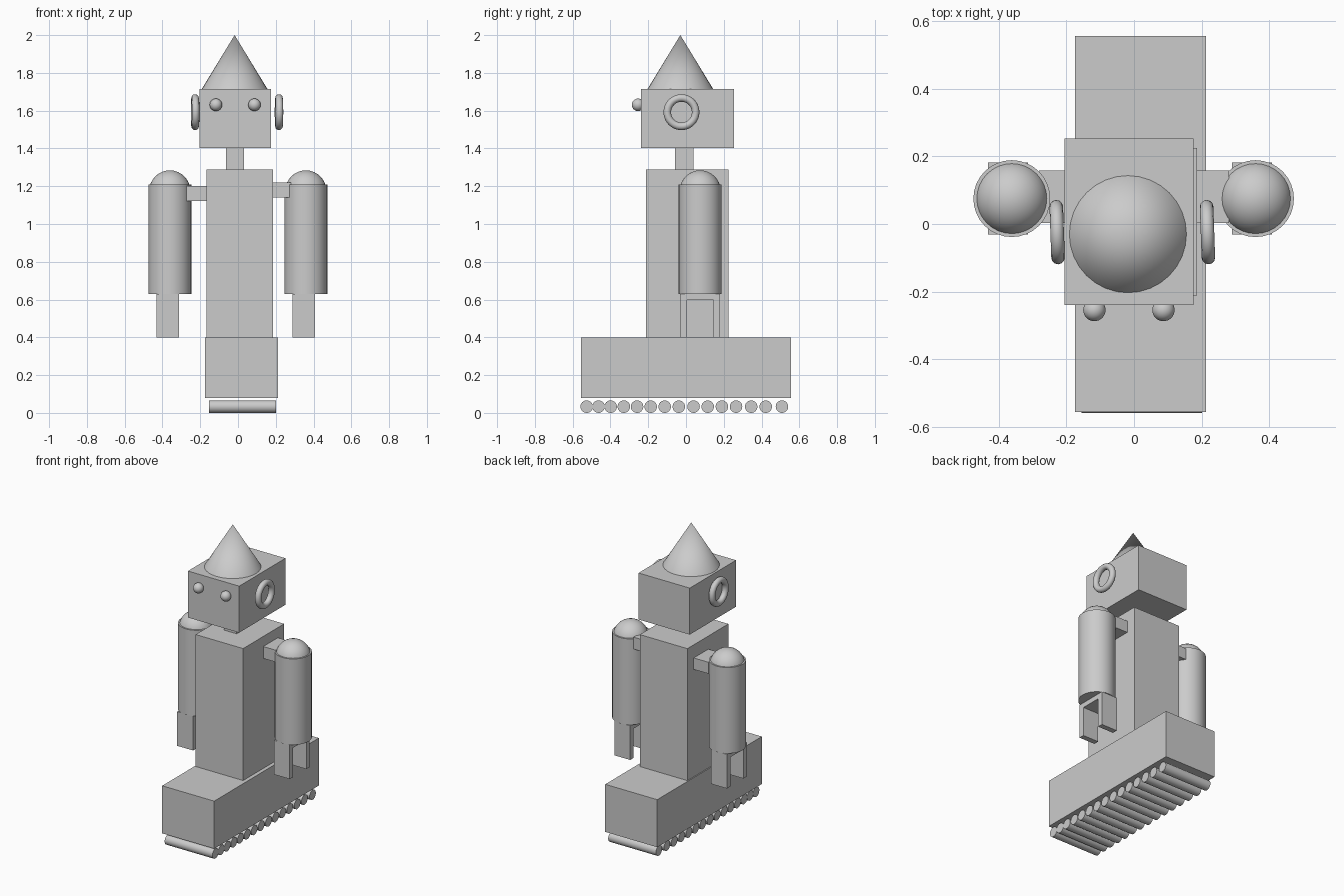
import bpy, math

if "Cube" in bpy.data.objects:
    bpy.data.objects.remove(bpy.data.objects["Cube"])


def finish(name, smooth=False):
    ob = bpy.context.object
    ob.name = name
    ob.data.name = name
    if smooth:
        bpy.ops.object.shade_smooth_by_angle(angle=math.radians(40))
    return ob


def box(name, x, y, z):
    """Box from (min, max) ranges on each axis."""
    c = [(r[0] + r[1]) / 2 for r in (x, y, z)]
    bpy.ops.mesh.primitive_cube_add(size=1, location=c)
    ob = finish(name)
    ob.scale = [r[1] - r[0] for r in (x, y, z)]
    bpy.ops.object.transform_apply(location=False, rotation=False, scale=True)
    return ob


def cylinder(name, r, depth, loc, rot=(0, 0, 0), verts=32):
    bpy.ops.mesh.primitive_cylinder_add(vertices=verts, radius=r, depth=depth,
                                        location=loc, rotation=rot)
    return finish(name, True)


def sphere(name, r, loc):
    bpy.ops.mesh.primitive_uv_sphere_add(segments=32, ring_count=16, radius=r, location=loc)
    return finish(name, True)


def gripper(name, cx, cy):
    """Upside-down U: two prongs joined by a thin bridge, extruded along x."""
    w, n, top, low, notch = 0.106, 0.07, 0.63, 0.40, 0.597
    prof = [(-w, low), (-n, low), (-n, notch), (n, notch),
            (n, low), (w, low), (w, top), (-w, top)]
    k = len(prof)
    verts = [(cx + sx * 0.059, cy + y, z) for sx in (-1, 1) for y, z in prof]
    faces = [list(range(k))[::-1], list(range(k, 2 * k))]
    faces += [[i, (i + 1) % k, (i + 1) % k + k, i + k] for i in range(k)]
    me = bpy.data.meshes.new(name)
    me.from_pydata(verts, [], faces)
    bpy.context.collection.objects.link(bpy.data.objects.new(name, me))


# Base, torso, neck, head
box("base", (-0.175, 0.212), (-0.556, 0.556), (0.08, 0.40))
box("torso", (-0.168, 0.186), (-0.211, 0.225), (0.40, 1.288))
box("neck", (-0.063, 0.032), (-0.059, 0.041), (1.288, 1.403))
box("head", (-0.205, 0.176), (-0.239, 0.253), (1.403, 1.716))

# Pointed hat
bpy.ops.mesh.primitive_cone_add(vertices=32, radius1=0.173, depth=0.284,
                                location=(-0.018, -0.03, 1.858))
finish("hat", True)

# Eyes
for side, x in (("left", -0.117), ("right", 0.087)):
    sphere("eye_" + side, 0.033, (x, -0.254, 1.631))

# Ring ears, turned very slightly
for side, x in (("left", -0.227), ("right", 0.217)):
    bpy.ops.mesh.primitive_torus_add(major_segments=48, minor_segments=12,
                                     major_radius=0.075, minor_radius=0.02,
                                     location=(x, -0.024, 1.592),
                                     rotation=(0, math.pi / 2, math.radians(2)))
    finish("ear_" + side, True)

# Arms: cylinder, domed shoulder, gripper
AY = 0.075
for side, x in (("left", -0.361), ("right", 0.359)):
    cylinder("arm_" + side, 0.1135, 0.578, (x, AY, 0.919))
    sphere("shoulder_" + side, 0.109, (x, AY, 1.175))
    gripper("gripper_" + side, x - 0.011, AY)

# Shoulder connectors
box("connector_left", (-0.28, -0.16), (0.003, 0.158), (1.123, 1.20))
box("connector_right", (0.17, 0.28), (0.003, 0.158), (1.14, 1.22))

# Row of rollers under the base
ys = (-0.526, -0.463, -0.399, -0.329, -0.259, -0.187, -0.113, -0.038,
      0.040, 0.115, 0.190, 0.265, 0.345, 0.422, 0.508)
for i, y in enumerate(ys):
    cylinder(f"roller_{i + 1}", 0.033, 0.355, (0.023, y, 0.033), (0, math.pi / 2, 0))
